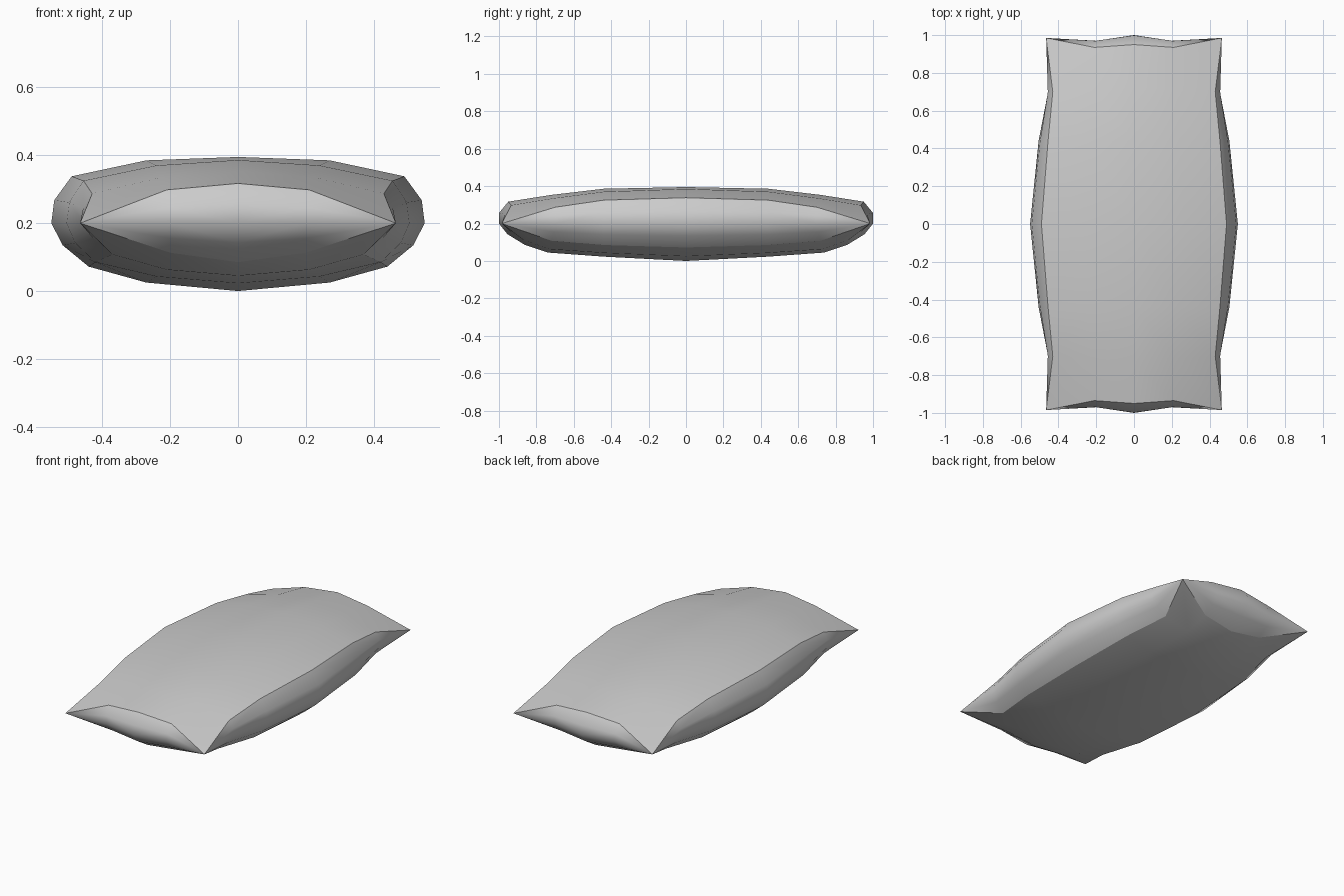
import bpy, bmesh

if "Cube" in bpy.data.objects:
    bpy.data.objects.remove(bpy.data.objects["Cube"])

# One quarter of the cushion: rows run from the middle (y=0) to the end,
# columns from the middle (x=0) to the side
TOP = [
    [(0, 0, .395), (.27, 0, .385), (.49, 0, .338)],
    [(0, .44, .386), (.24, .44, .370), (.455, .44, .325)],
    [(0, .72, .353), (.225, .71, .335), (.43, .70, .287)],
    [(0, .95, .317), (.21, .935, .298), (.465, .985, .20)],
]
BOTTOM = [
    [(0, 0, 0), (.27, 0, .025), (.44, 0, .072)],
    [(0, .44, .023), (.24, .44, .043), (.42, .44, .085)],
    [(0, .74, .045), (.21, .73, .063), (.37, .72, .108)],
    [(0, .86, .085), (.20, .87, .113), (.465, .985, .20)],
]
# Widest seam half way up the walls, from the side centre round to the end centre
SEAM = [(.55, 0, .2), (.505, .44, .2), (.455, .70, .2),
        (.465, .985, .2), (.20, .97, .2), (0, 1.0, .2)]


def rim(grid):
    return [row[-1] for row in grid] + [grid[-1][1], grid[-1][0]]


def curve(a, m, b, t):
    """Parabola through top, seam and bottom points."""
    wa, wm, wb = (1 - t) * (1 - 2 * t), 4 * t * (1 - t), t * (2 * t - 1)
    return tuple(wa * p + wm * q + wb * r for p, q, r in zip(a, m, b))


wall = [[curve(a, m, b, k / 4) for a, m, b in zip(rim(TOP), SEAM, rim(BOTTOM))]
        for k in range(5)]

bm = bmesh.new()
part = bm.faces.layers.int.new("part")


def add_grid(grid, sx, sy, tag):
    vs = [[bm.verts.new((x * sx, y * sy, z)) for x, y, z in row] for row in grid]
    for r in range(len(vs) - 1):
        for c in range(len(vs[0]) - 1):
            f = bm.faces.new((vs[r][c], vs[r][c + 1], vs[r + 1][c + 1], vs[r + 1][c]))
            f[part] = tag
            f.smooth = True


# Top, bottom and puffed walls mirrored into four quarters
for sx in (1, -1):
    for sy in (1, -1):
        for tag, grid in enumerate((TOP, BOTTOM, wall)):
            add_grid(grid, sx, sy, tag)

bmesh.ops.remove_doubles(bm, verts=bm.verts, dist=0.0005)
bmesh.ops.recalc_face_normals(bm, faces=bm.faces)

# Crisp piping edges between the panels
for e in bm.edges:
    if len({f[part] for f in e.link_faces}) > 1:
        e.smooth = False

mesh = bpy.data.meshes.new("cushion")
bm.to_mesh(mesh)
bm.free()
bpy.context.collection.objects.link(bpy.data.objects.new("cushion", mesh))
